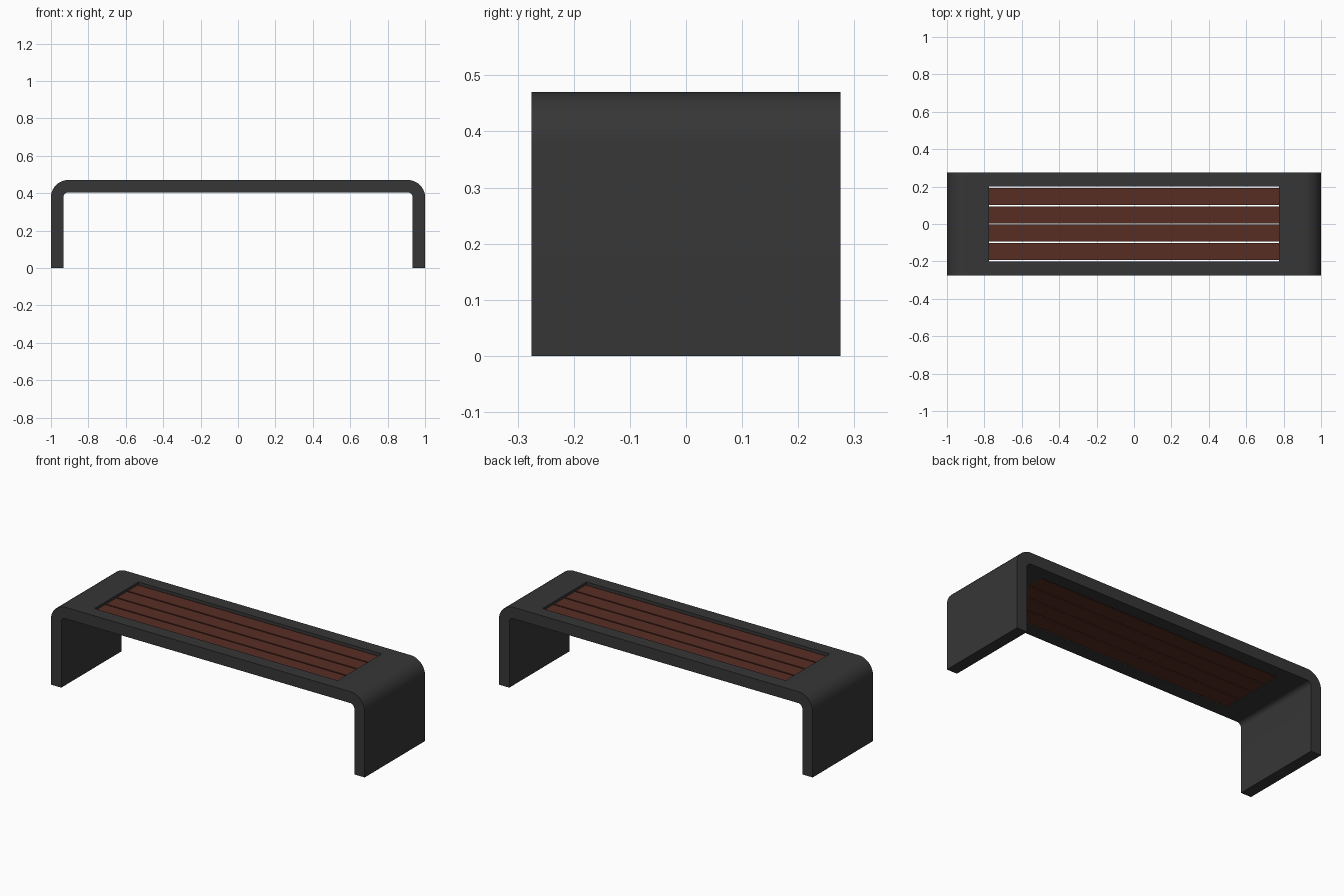
import bpy, bmesh, math

if "Cube" in bpy.data.objects:
    bpy.data.objects.remove(bpy.data.objects["Cube"])

HALF, TOP, THICK, DEPTH = 1.0, 0.47, 0.066, 0.275
OPEN_X, OPEN_Y = 0.775, 0.2


def material(name, rgb):
    m = bpy.data.materials.new(name)
    m.diffuse_color = (*rgb, 1)
    m.use_nodes = True
    m.node_tree.nodes["Principled BSDF"].inputs["Base Color"].default_value = m.diffuse_color
    return m


charcoal = material("charcoal metal", (0.037, 0.037, 0.037))
wood = material("brown wood", (0.095, 0.027, 0.017))


def box(name, center, size, mat):
    bpy.ops.mesh.primitive_cube_add(size=1, location=center)
    o = bpy.context.object
    o.name = name
    o.scale = size
    bpy.ops.object.transform_apply(location=False, rotation=False, scale=True)
    o.data.materials.append(mat)
    return o


def arch(hw, top, r, steps=10):
    """Points of a rounded arch from the left foot to the right foot."""
    pts = [(-hw, 0)]
    for sx, start in ((-1, 180), (1, 90)):
        for i in range(steps + 1):
            a = math.radians(start - 90 * i / steps)
            pts.append((sx * (hw - r) + r * math.cos(a), top - r + r * math.sin(a)))
    return pts + [(hw, 0)]


# Bent frame: outer and inner arches extruded through the depth
profile = arch(HALF, TOP, 0.092) + arch(HALF - THICK, TOP - THICK, 0.026)[::-1]
bm = bmesh.new()
face = bm.faces.new([bm.verts.new((x, -DEPTH, z)) for x, z in profile])
ext = bmesh.ops.extrude_face_region(bm, geom=[face])
bmesh.ops.translate(bm, vec=(0, 2 * DEPTH, 0),
                    verts=[g for g in ext["geom"] if isinstance(g, bmesh.types.BMVert)])
bmesh.ops.recalc_face_normals(bm, faces=bm.faces)
mesh = bpy.data.meshes.new("frame")
bm.to_mesh(mesh)
bm.free()
frame = bpy.data.objects.new("frame", mesh)
bpy.context.collection.objects.link(frame)
mesh.materials.append(charcoal)

# Rectangular seat opening
cutter = box("opening_cutter", (0, 0, TOP), (2 * OPEN_X, 2 * OPEN_Y, 0.3), charcoal)
cutter.hide_render = True
bpy.ops.object.select_all(action='DESELECT')
bpy.context.view_layer.objects.active = frame
frame.select_set(True)
mod = frame.modifiers.new("opening", 'BOOLEAN')
mod.operation, mod.object, mod.solver = 'DIFFERENCE', cutter, 'EXACT'
bpy.ops.object.modifier_apply(modifier=mod.name)
bpy.data.objects.remove(cutter)
bpy.ops.object.shade_smooth_by_angle(angle=math.radians(30))

# Four slats, slightly recessed in the opening
for i in range(4):
    box(f"seat_slat_{i + 1}", (0, (i - 1.5) * 0.0985, 0.431),
        (2 * OPEN_X - 0.002, 0.0905, 0.05), wood)
